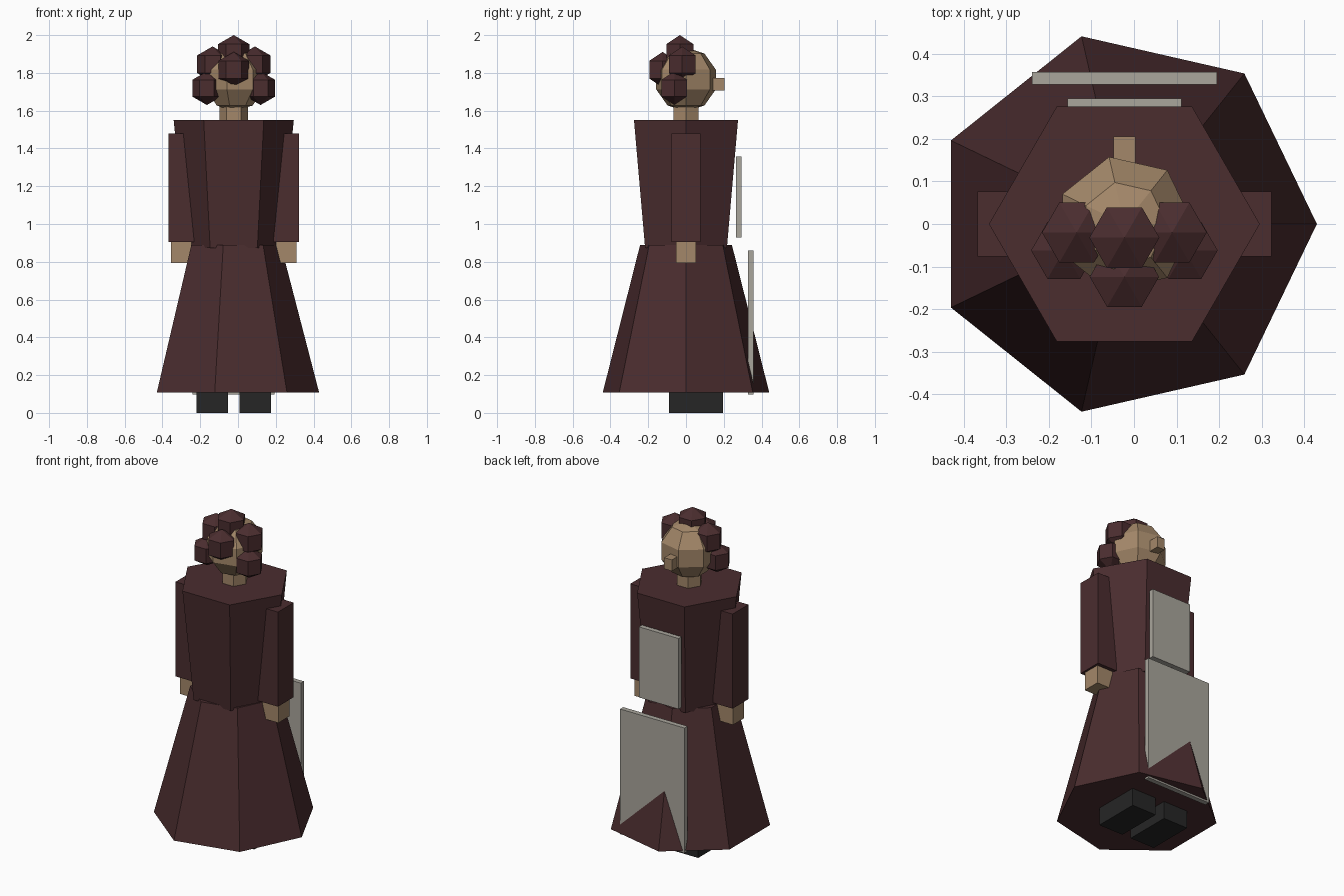
import bpy, bmesh, math
from mathutils import Vector

cube = bpy.data.objects.get("Cube")
if cube:
    bpy.data.objects.remove(cube, do_unlink=True)

MID = -0.0226  # centre line of the figure


def material(name, rgb):
    m = bpy.data.materials.new(name)
    m.use_nodes = True
    m.diffuse_color = (*rgb, 1)
    m.node_tree.nodes["Principled BSDF"].inputs["Base Color"].default_value = (*rgb, 1)
    return m


maroon = material("dark maroon", (0.069, 0.026, 0.028))
skin = material("tan skin", (0.37, 0.245, 0.142))
grey = material("warm grey", (0.40, 0.38, 0.335))
black = material("soft black", (0.019, 0.019, 0.019))


def finish(name, bm, mat):
    bmesh.ops.remove_doubles(bm, verts=bm.verts, dist=1e-5)
    bmesh.ops.recalc_face_normals(bm, faces=bm.faces)
    mesh = bpy.data.meshes.new(name)
    bm.to_mesh(mesh)
    bm.free()
    mesh.materials.append(mat)
    bpy.context.collection.objects.link(bpy.data.objects.new(name, mesh))


def lathe(name, centre, sides, profile, mat):
    """Faceted solid from (radius, height) rings, first corner towards +x."""
    bm = bmesh.new()
    rings = []
    for r, z in profile:
        if r < 1e-5:
            rings.append([bm.verts.new(Vector(centre) + Vector((0, 0, z)))] * sides)
            continue
        angles = [math.tau * i / sides for i in range(sides)]
        rings.append([bm.verts.new(Vector(centre) + Vector((r * math.cos(a), r * math.sin(a), z)))
                      for a in angles])
    for low, high in zip(rings, rings[1:]):
        for i in range(sides):
            j = (i + 1) % sides
            bm.faces.new(list(dict.fromkeys((low[i], low[j], high[j], high[i]))))
    for ring in (rings[0], rings[-1]):
        if ring[0] is not ring[1]:
            bm.faces.new(ring)
    finish(name, bm, mat)


def ball(name, centre, radius, sides, bands, mat):
    steps = [math.pi * i / bands for i in range(bands + 1)]
    lathe(name, centre, sides, [(radius * math.sin(t), -radius * math.cos(t)) for t in steps], mat)


def box(name, centre, size, mat):
    bm = bmesh.new()
    bmesh.ops.create_cube(bm, size=1)
    bmesh.ops.scale(bm, vec=size, verts=bm.verts)
    bmesh.ops.translate(bm, vec=centre, verts=bm.verts)
    finish(name, bm, mat)


# Robe
lathe("skirt", (MID, 0, 0), 7, [(0.452, 0.108), (0.249, 0.89)], maroon)
lathe("torso", (MID, 0, 0), 6, [(0.25, 0.873), (0.318, 1.55)], maroon)

# Head
lathe("neck", (MID, 0, 0), 6, [(0.075, 1.5), (0.075, 1.66)], skin)
ball("head", (MID, 0, 1.765), 0.17, 7, 5, skin)
box("nose", (MID, 0.165, 1.74), (0.052, 0.08, 0.068), skin)

# Hair curls
ball("top_curl", (MID, -0.032, 1.905), 0.095, 6, 3, maroon)
ball("outer_curl", (MID, -0.124, 1.817), 0.094, 6, 3, maroon)

# Paired parts
for side, s in (("left", 1), ("right", -1)):
    ball(side + "_upper_curl", (MID + s * 0.112, -0.02, 1.846), 0.094, 6, 3, maroon)
    ball(side + "_lower_curl", (MID + s * 0.142, -0.062, 1.719), 0.089, 6, 3, maroon)
    box(side + "_sleeve", (MID + s * 0.278, 0, 1.192), (0.134, 0.152, 0.576), maroon)
    box(side + "_hand", (MID + s * 0.278, 0, 0.855), (0.108, 0.108, 0.124), skin)
    box(side + "_boot", (MID + s * 0.113, 0.052, 0.06), (0.166, 0.286, 0.12), black)

# Flat panels hung on the robe
box("lower_panel", (MID, 0.342, 0.478), (0.434, 0.03, 0.762), grey)
box("upper_panel", (MID, 0.28, 1.143), (0.268, 0.029, 0.43), grey)
